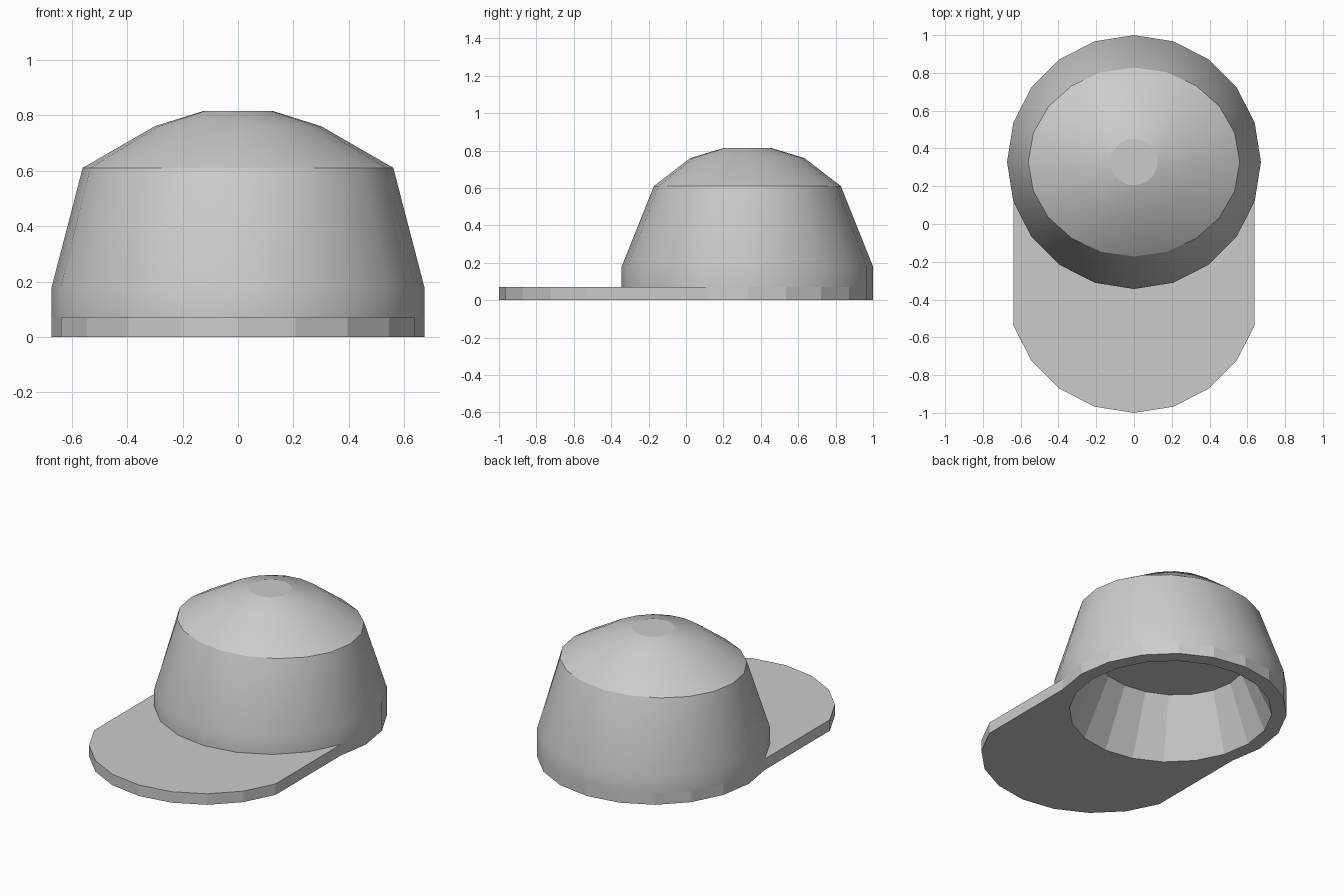
import bpy, bmesh, math

if "Cube" in bpy.data.objects:
    bpy.data.objects.remove(bpy.data.objects["Cube"])

N = 20            # sides of the crown
CY = 0.328        # crown centre in y
R = 0.672
FIRST, LAST = 11, 19   # crown corners joined to the brim

bm = bmesh.new()

def ring(rx, ry, z, cy=CY):
    return [bm.verts.new((rx * math.cos(2 * math.pi * i / N),
                          cy + ry * math.sin(2 * math.pi * i / N), z)) for i in range(N)]

def arc(z):
    return {i: bm.verts.new((R * math.cos(2 * math.pi * i / N),
                             -CY + R * math.sin(2 * math.pi * i / N), z))
            for i in range(FIRST, LAST + 1)}

def bridge(a, b, i, smooth=False):
    j = (i + 1) % N
    bm.faces.new((a[i], a[j], b[j], b[i])).smooth = smooth

# Crown outer shell, smooth shaded
profile = [(R, R, 0.07), (R, R, 0.18), (0.56, 0.5, 0.61), (0.30, 0.305, 0.76), (0.125, 0.123, 0.815)]
crown = [ring(*p) for p in profile]
for a, b in zip(crown, crown[1:]):
    for i in range(N):
        bridge(a, b, i, True)
bm.faces.new(crown[-1])
for i in range(N):   # crease round the shoulder
    bm.edges.get((crown[2][i], crown[2][(i + 1) % N])).smooth = False

# Hollow inside
base = ring(R, R, 0)
mouth = ring(0.585, 0.585, 0)
ceiling = ring(0.45, 0.41, 0.355)
for i in range(N):
    bridge(mouth, ceiling, i)
bm.faces.new(ceiling)

# Rim at the back, brim at the front
low, high = arc(0), arc(0.07)
for i in range(N):
    if FIRST <= i < LAST:
        bridge(low, high, i)
        bridge(high, crown[0], i)
        bridge(low, mouth, i)
    else:
        bridge(base, crown[0], i)
        bridge(base, mouth, i)
for k in (FIRST, LAST):
    bm.faces.new((base[k], crown[0][k], high[k], low[k]))
    bm.faces.new((base[k], low[k], mouth[k]))

bmesh.ops.delete(bm, geom=[v for v in bm.verts if not v.link_faces], context='VERTS')
bmesh.ops.recalc_face_normals(bm, faces=bm.faces)
for e in bm.edges:   # keep flat parts separate from the smooth crown
    if len({f.smooth for f in e.link_faces}) > 1:
        e.smooth = False

mesh = bpy.data.meshes.new("cap")
bm.to_mesh(mesh)
bm.free()
bpy.context.collection.objects.link(bpy.data.objects.new("cap", mesh))
